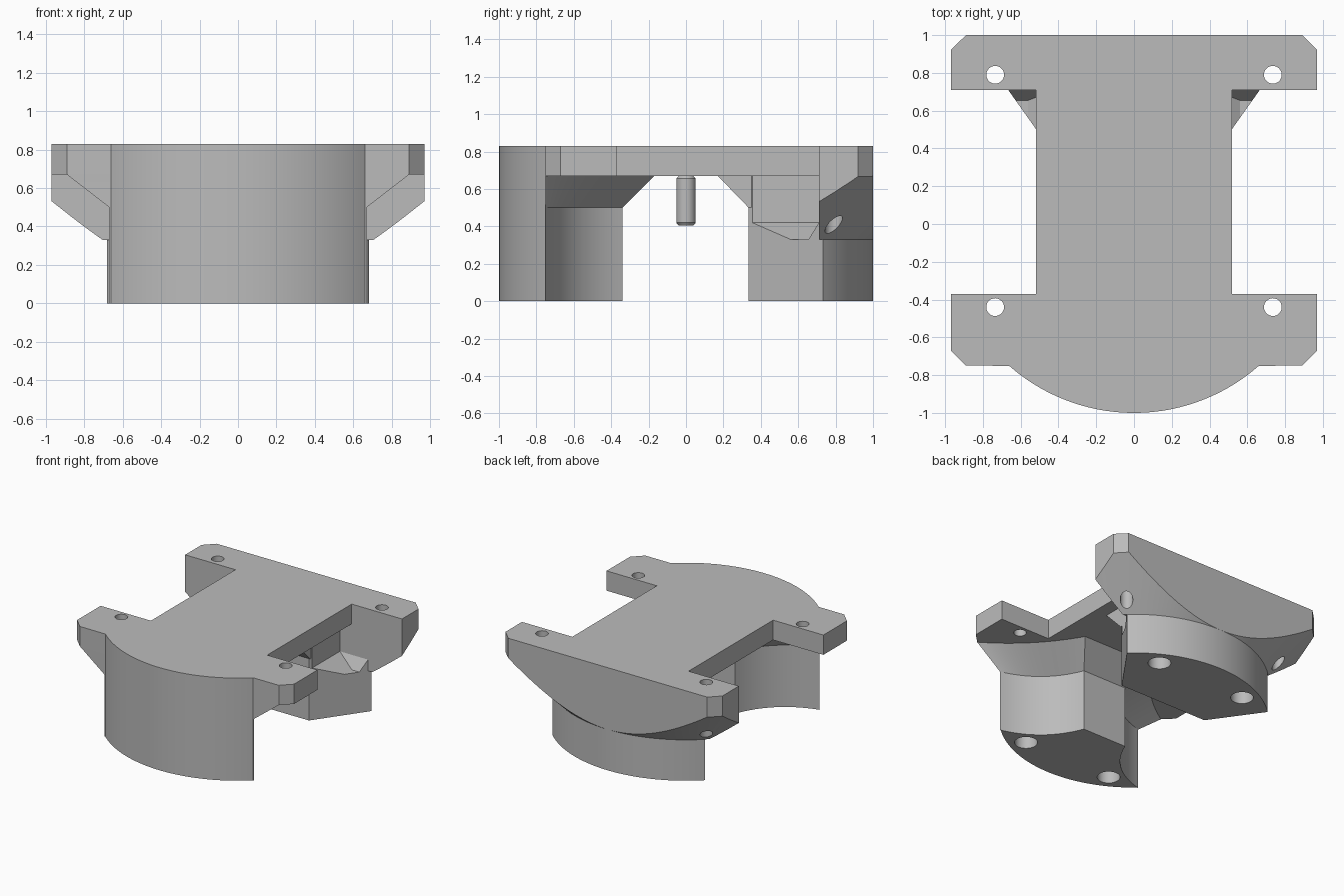
import bpy, bmesh, math
from mathutils import Vector

cube = bpy.data.objects.get("Cube")
if cube:
    bpy.data.objects.remove(cube, do_unlink=True)

grey = bpy.data.materials.new("plain_grey")
grey.use_nodes = True
grey.diffuse_color = (0.5, 0.5, 0.5, 1)
grey.node_tree.nodes["Principled BSDF"].inputs["Base Color"].default_value = (0.5, 0.5, 0.5, 1)

TOP, UNDER, FOOT, STEP = 0.83, 0.67, 0.33, 0.5


def finish(name, bm):
    bmesh.ops.recalc_face_normals(bm, faces=bm.faces)
    mesh = bpy.data.meshes.new(name)
    bm.to_mesh(mesh)
    bm.free()
    obj = bpy.data.objects.new(name, mesh)
    bpy.context.collection.objects.link(obj)
    mesh.materials.append(grey)
    return obj


def loft(name, rings, heights):
    """Solid through equal-length outlines stacked at the given heights."""
    bm = bmesh.new()
    loops = [[bm.verts.new((x, y, z)) for x, y in ring] for ring, z in zip(rings, heights)]
    n = len(loops[0])
    for low, high in zip(loops, loops[1:]):
        for i in range(n):
            j = (i + 1) % n
            bm.faces.new((low[i], low[j], high[j], high[i]))
    bm.faces.new(loops[0][::-1])
    bm.faces.new(loops[-1])
    return finish(name, bm)


def prism(name, ring, z0, z1):
    return loft(name, [ring, ring], [z0, z1])


def disc(x, y, r, n=32):
    return [(x + r * math.cos(math.tau * i / n), y + r * math.sin(math.tau * i / n)) for i in range(n)]


def hull(name, points):
    bm = bmesh.new()
    for p in points:
        bm.verts.new(p)
    bmesh.ops.convex_hull(bm, input=bm.verts)
    return finish(name, bm)


def combine(obj, other, operation="DIFFERENCE"):
    mod = obj.modifiers.new("cut", "BOOLEAN")
    mod.operation, mod.solver, mod.object = operation, "EXACT", other
    bpy.context.view_layer.objects.active = obj
    bpy.ops.object.modifier_apply(modifier=mod.name)
    bpy.data.objects.remove(other, do_unlink=True)


def mirrored(half):
    """Close a right-hand path with its left-hand copy."""
    return half + [(-x, y) for x, y in reversed(half) if x != 0]


def round_edge(x, y, steps=48):
    """Points on the unit circle from (x, y) to (-x, y), over the y axis."""
    a = math.atan2(y, x)
    b = math.copysign(math.pi, y) - a
    return [(math.cos(a + (b - a) * i / steps), math.sin(a + (b - a) * i / steps)) for i in range(steps + 1)]


def bowed(a, b, bulge, steps=16):
    """Shallow curve from a to b, bowed into the block."""
    a, b = Vector(a), Vector(b)
    d = (b - a).normalized()
    side = Vector((-d.y, d.x))
    return [tuple(a.lerp(b, i / steps) + side * bulge * 4 * i / steps * (1 - i / steps))
            for i in range(steps + 1)]


# Top plate with four ears
front_arc = round_edge(-0.66, -0.75)
right_edge = [(0.89, -0.75), (0.97, -0.67), (0.97, -0.37), (0.52, -0.37),
              (0.52, 0.71), (0.97, 0.71), (0.97, 0.92), (0.89, 1.0)]
plate = prism("top_plate", front_arc + mirrored(right_edge), UNDER, TOP)

# Front support: column with bowed sides, flaring out under the plate
low = front_arc + mirrored(bowed((0.67, -0.75), (0.2, -0.34), 0.08))
high = front_arc + mirrored(bowed((0.89, -0.75), (0.33, -0.17), 0.05))
front_support = loft("front_support", [low, low, high], [0, STEP, UNDER])

# Back support: tapered foot, rounded behind
foot = round_edge(0.68, 0.73) + [(-0.4, 0.335), (0.4, 0.335)]
back_support = prism("back_support", foot, 0, UNDER)

# Back wings, trimmed underneath by a 45 degree cone
wing_ring = mirrored([(0.97, 0.71), (0.97, 0.92), (0.89, 1.0)])
back_wings = prism("back_wings", wing_ring, FOOT, UNDER)
cone = loft("flare_cone", [disc(0, 0, r, 128) for r in (1, 1, 1.5)], [0, FOOT, TOP])
combine(back_wings, cone, "INTERSECT")

# Pockets with sloping floors beside the back support
for s in (-1, 1):
    floor = [(0.414, 0.2, 0.42), (0.414, 0.71, 0.42), (1.1, 0.71, 0.42),
             (0.56, 0.655, FOOT), (1.1, 0.655, FOOT), (0.56, 0.2, FOOT), (1.1, 0.2, FOOT)]
    roof = [(x, y, 0.7) for x in (0.414, 1.1) for y in (0.2, 0.71)]
    combine(back_support, hull("pocket", [(s * x, y, z) for x, y, z in floor + roof]))

# Slanted brace between back support and plate
hull("back_brace", [(s * 0.41, y, z) for s in (-1, 1)
                    for y, z in ((0.335, STEP), (0.17, UNDER), (0.36, UNDER), (0.36, STEP))])

# Screw holes through the ears, and blind holes in both feet
for s in (-1, 1):
    for y in (-0.44, 0.79):
        combine(plate, prism("screw_hole", disc(s * 0.735, y, 0.047), 0.6, 0.9))
    combine(back_wings, prism("screw_hole", disc(s * 0.735, 0.79, 0.047), 0.2, 0.8))
    combine(front_support, prism("foot_hole", disc(s * 0.4, -0.77, 0.085), -0.1, 0.3))
    combine(back_support, prism("foot_hole", disc(s * 0.4, 0.77, 0.085), -0.1, 0.25))

# Centre pin under the plate
loft("centre_pin", [disc(0, 0, r) for r in (0.04, 0.052, 0.052, 0.04)], [0.405, 0.42, 0.655, UNDER])

# Smooth curved walls, crisp edges
bpy.ops.object.select_all(action="DESELECT")
for obj in bpy.context.collection.objects:
    if obj.type == "MESH" and grey.name in obj.data.materials:
        obj.select_set(True)
        bpy.context.view_layer.objects.active = obj
bpy.ops.object.shade_smooth_by_angle(angle=math.radians(25))
